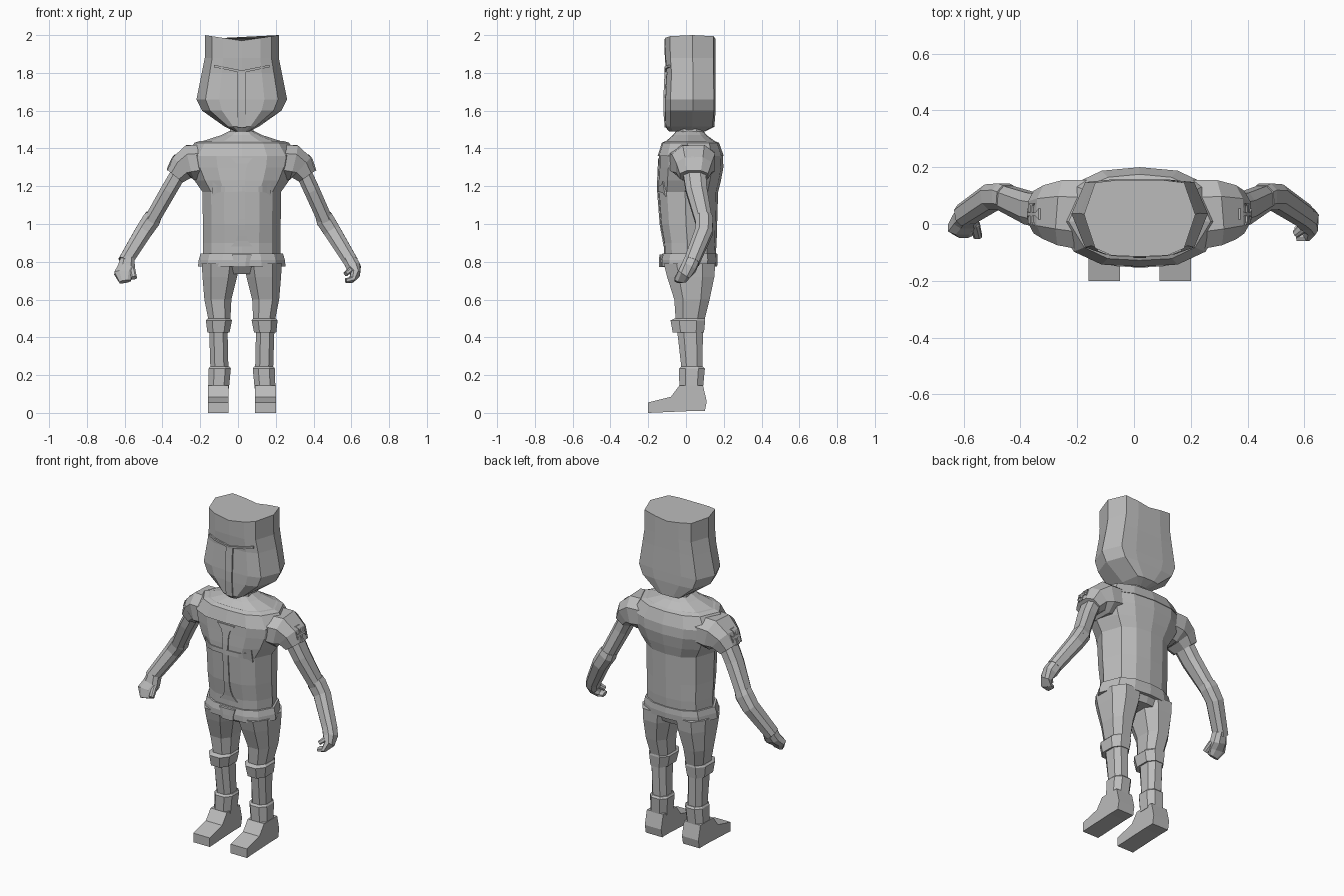
import bpy, bmesh, math
from mathutils import Vector
from mathutils.bvhtree import BVHTree

if "Cube" in bpy.data.objects:
    bpy.data.objects.remove(bpy.data.objects["Cube"])

CX = 0.02  # body centre line
mat = bpy.data.materials.new("plain grey")
mat.diffuse_color = (0.5, 0.5, 0.5, 1)
mat.use_nodes = True
mat.node_tree.nodes["Principled BSDF"].inputs["Base Color"].default_value = mat.diffuse_color
OCT = [(-.5, -1), (.5, -1), (1, -.5), (1, .5), (.5, 1), (-.5, 1), (-1, .5), (-1, -.5)]


def finish(name, bm):
    bmesh.ops.recalc_face_normals(bm, faces=bm.faces)
    me = bpy.data.meshes.new(name)
    bm.to_mesh(me)
    me.materials.append(mat)
    ob = bpy.data.objects.new(name, me)
    bpy.context.collection.objects.link(ob)
    tree = BVHTree.FromBMesh(bm)
    bm.free()
    return tree


def skin(name, rings):
    """Join closed rings of points and cap both ends."""
    bm = bmesh.new()
    vs = [[bm.verts.new(p) for p in r] for r in rings]
    n = len(vs[0])
    for a, b in zip(vs, vs[1:]):
        for i in range(n):
            j = (i + 1) % n
            bm.faces.new((a[i], a[j], b[j], b[i]))
    bm.faces.new(vs[0])
    bm.faces.new(vs[-1])
    return finish(name, bm)


def full(half):
    """Mirror a half outline that runs from front centre to back centre."""
    return half + [(-u, v) for u, v in half[-2:0:-1]]


def stack(name, outline, levels, dip=0):
    """Horizontal sections: (z, x0, x1, y0, y1); dip lowers the middle of the last one."""
    rings = []
    for k, (z, x0, x1, y0, y1) in enumerate(levels):
        d = dip if k == len(levels) - 1 else 0
        rings.append([((x0 + x1) / 2 + u * (x1 - x0) / 2, (y0 + y1) / 2 + v * (y1 - y0) / 2,
                       z - d * max(0, 1 - abs(u))) for u, v in outline])
    return skin(name, rings)


def limb(name, path):
    """Tube along (x, y, z, half width, half depth) stations."""
    pts = [Vector(p[:3]) for p in path]
    rings = []
    for i, p in enumerate(path):
        d = pts[min(i + 1, len(pts) - 1)] - pts[max(i - 1, 0)]
        n = Vector((0, 1, 0)).cross(d).normalized()
        b = d.cross(n).normalized()
        rings.append([pts[i] + n * u * p[3] + b * v * p[4] for u, v in OCT])
    return skin(name, rings)


def inlay(name, tree, strip, axis, lift=.006):
    """Thin plate made of edge pairs, laid on a surface along the ray axis."""
    d = Vector(axis)

    def drop(h, z):
        start = Vector((h, -2, z)) if d.y else Vector((-2 * d.x, h, z))
        return tree.ray_cast(start, d)[0]
    rings = []
    for (h0, z0), (h1, z1) in strip:
        a, b = drop(h0, z0), drop(h1, z1)
        if a and b:
            rings.append([a - d * lift, b - d * lift, b + d * .003, a + d * .003])
    if len(rings) > 1:
        skin(name, rings)


def flared(c, length, w, flare, vertical, steps=10):
    """Bar whose two ends widen, as a list of edge pairs."""
    out = []
    for i in range(steps + 1):
        t = 2 * i / steps - 1
        r = w + flare * abs(t) ** 8
        s = t * length
        if vertical:
            out.append(((c[0] - r, c[1] + s), (c[0] + r, c[1] + s)))
        else:
            out.append(((c[0] + s, c[1] - r), (c[0] + s, c[1] + r)))
    return out


def sym(z, w, y0, y1):
    return (z, CX - w, CX + w, y0, y1)


# Helmet
HELM = full([(0, -1), (.5, -.97), (.8, -.78), (1, .1), (.8, .93), (.4, 1), (0, 1)])
helm = stack("helmet", HELM, [sym(1.49, .04, -.09, .10), sym(1.515, .09, -.11, .15),
             sym(1.60, .21, -.112, .157), sym(1.66, .24, -.112, .157), sym(1.80, .212, -.105, .155),
             sym(1.88, .196, -.112, .155), sym(2.0, .196, -.115, .155)], .03)
inlay("helmet_ridge", helm, [((CX - .022, z), (CX + .022, z)) for z in (1.51, 1.6, 1.66, 1.74, 1.805)],
      (0, 1, 0), .009)
brow = []
for i in range(13):
    t = i / 6 - 1
    z = 1.80 + .03 * abs(t)
    brow.append(((CX + .148 * t, z), (CX + .148 * t, z + .013)))
inlay("helmet_brow", helm, brow, (0, 1, 0), .009)

# Neck, torso and mantle
stack("neck", OCT, [sym(1.43, .075, -.06, .10), sym(1.53, .055, -.05, .09)])
BODY = full([(0, -1), (.45, -.96), (.78, -.7), (1, -.1), (.8, .65), (.45, .93), (0, 1)])
torso = stack("torso", BODY, [sym(.80, .205, -.115, .155), sym(.90, .205, -.118, .162),
              sym(1.0, .206, -.135, .165), sym(1.17, .208, -.148, .17), sym(1.23, .25, -.148, .185),
              sym(1.30, .285, -.145, .198), sym(1.365, .30, -.143, .195), sym(1.43, .235, -.115, .165),
              sym(1.47, .11, -.07, .11), sym(1.495, .06, -.05, .09)])
stack("mantle_edge", BODY, [sym(1.36, .297, -.15, .20), sym(1.43, .25, -.128, .175),
                            sym(1.44, .22, -.105, .15)])
inlay("chest_cross_upright", torso, flared((CX, 1.115), .235, .018, .04, True, 16), (0, 1, 0))
inlay("chest_cross_bar", torso, flared((CX, 1.185), .155, .014, .025, False, 14), (0, 1, 0))

# Belt, buckle and hips
stack("belt", BODY, [sym(.775, .232, -.132, .165), sym(.81, .228, -.133, .168), sym(.845, .218, -.125, .165)])
stack("buckle", OCT, [sym(.772, .04, -.143, -.11), sym(.80, .042, -.143, -.11), sym(.838, .052, -.141, -.11)])
stack("hips", BODY, [sym(.735, .16, -.07, .13), sym(.80, .212, -.12, .155)])

# Legs, knee bands, boots and feet
for side, s in (("left", -1), ("right", 1)):
    def part(name, levels):
        stack(side + name, OCT, [(z, CX + s * a, CX + s * b, y0, y1) for z, a, b, y0, y1 in levels])
    part("_leg", [(.20, .07, .165, -.02, .085), (.42, .075, .172, -.045, .09), (.50, .06, .178, -.055, .10),
                  (.60, .055, .198, -.062, .125), (.72, .025, .208, -.10, .15), (.79, .012, .212, -.118, .155)])
    part("_knee_band", [(.425, .065, .182, -.07, .095), (.49, .052, .19, -.082, .102),
                        (.50, .062, .18, -.06, .10)])
    part("_boot", [(.13, .068, .178, -.035, .09), (.235, .058, .175, -.037, .10), (.245, .065, .168, -.025, .09)])
    prof = [(-.2, 0), (-.2, .055), (-.08, .085), (-.035, .145), (.09, .145), (.11, .06), (.10, .01), (.03, .01)]
    skin(side + "_foot", [[(CX + s * x, y, z) for y, z in prof] for x in (.07, .18)])

# Arms, sleeves and hands
for side, s in (("left", -1), ("right", 1)):
    def arm(name, path):
        fit = []
        for x, y, z, a, b in path:
            t = min(1, max(0, (z - 1.0) / .3))
            fit.append((x if s > 0 else .04 * t - x, y, z, a, b))
        return limb(side + name, fit)
    sleeve = arm("_sleeve", [(.19, .03, 1.335, .085, .125), (.29, .04, 1.325, .095, .115),
                             (.335, .042, 1.30, .073, .095), (.367, .042, 1.253, .052, .075)])
    for kind, up in (("upright", True), ("bar", False)):
        inlay(side + "_shoulder_cross_" + kind, sleeve,
              flared((.035, 1.325), .042 if up else .038, .006, .014, up), (-s, 0, 0))
    arm("_upper_arm", [(.33, .04, 1.31, .042, .062), (.39, .055, 1.18, .042, .056), (.475, .10, .99, .04, .043)])
    arm("_forearm", [(.452, .092, 1.045, .043, .044), (.462, .096, 1.02, .048, .047),
                     (.50, .095, .96, .045, .046), (.598, .03, .80, .038, .04)])
    if s > 0:
        limb("right_hand", [(.59, .035, .815, .036, .04), (.612, .015, .77, .038, .04), (.622, -.01, .735, .024, .036),
                            (.602, -.03, .705, .016, .032), (.57, -.035, .70, .012, .025)])
        limb("right_thumb", [(.60, -.01, .76, .015, .018), (.57, -.035, .735, .012, .014)])
    else:
        limb("left_hand", [(-.585, .035, .815, .036, .04), (-.592, .015, .765, .046, .036),
                           (-.605, -.015, .735, .05, .028), (-.598, -.035, .695, .03, .016)])
        limb("left_thumb", [(-.56, 0, .76, .016, .016), (-.55, -.045, .715, .015, .012)])
